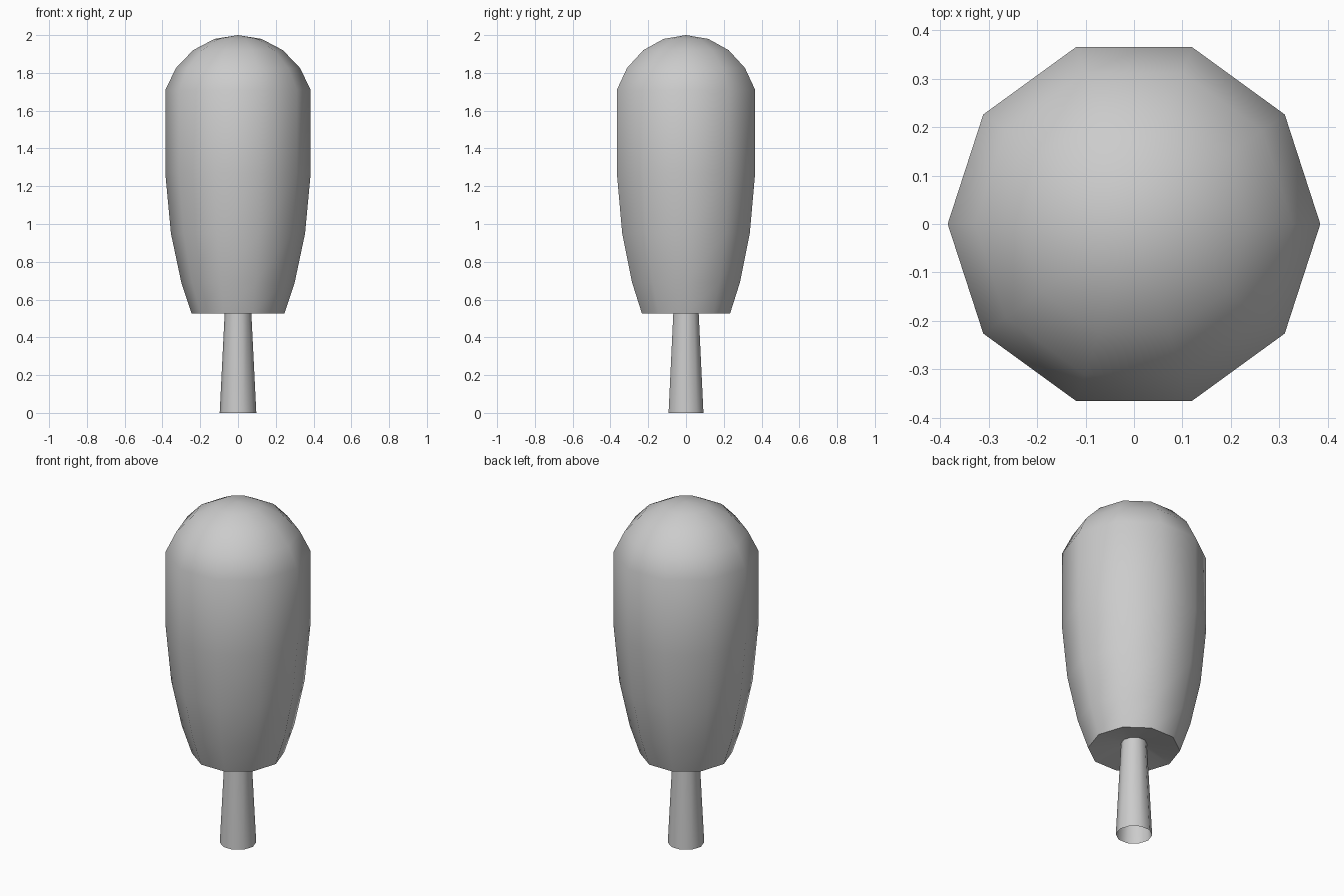
import bpy, bmesh, math

if "Cube" in bpy.data.objects:
    bpy.data.objects.remove(bpy.data.objects["Cube"])

SIDES = 10


def lathe(name, profile, angle):
    """Spin a (radius, z) profile around z; radius 0 makes a single tip vertex."""
    bm = bmesh.new()
    rings = []
    for r, z in profile:
        if r == 0:
            rings.append([bm.verts.new((0, 0, z))] * SIDES)
        else:
            rings.append([bm.verts.new((r * math.cos(math.tau * i / SIDES),
                                        r * math.sin(math.tau * i / SIDES), z))
                          for i in range(SIDES)])
    for low, high in zip(rings, rings[1:]):
        for i in range(SIDES):
            j = (i + 1) % SIDES
            corners = [low[i], low[j], high[j], high[i]]
            bm.faces.new(list(dict.fromkeys(corners)))
    mesh = bpy.data.meshes.new(name)
    bm.to_mesh(mesh)
    bm.free()
    obj = bpy.data.objects.new(name, mesh)
    bpy.context.collection.objects.link(obj)
    bpy.ops.object.select_all(action='DESELECT')
    obj.select_set(True)
    bpy.context.view_layer.objects.active = obj
    bpy.ops.object.shade_smooth_by_angle(angle=math.radians(angle))
    return obj


# Tapered trunk, open underneath
lathe("trunk", [(0.097, 0), (0.069, 0.56)], 60)

# Rounded foliage with a slightly hollow underside
lathe("foliage", [(0.069, 0.56), (0.245, 0.525), (0.30, 0.69), (0.355, 0.95),
                  (0.385, 1.27), (0.385, 1.71), (0.328, 1.826),
                  (0.238, 1.92), (0.124, 1.98), (0, 2.0)], 60)
